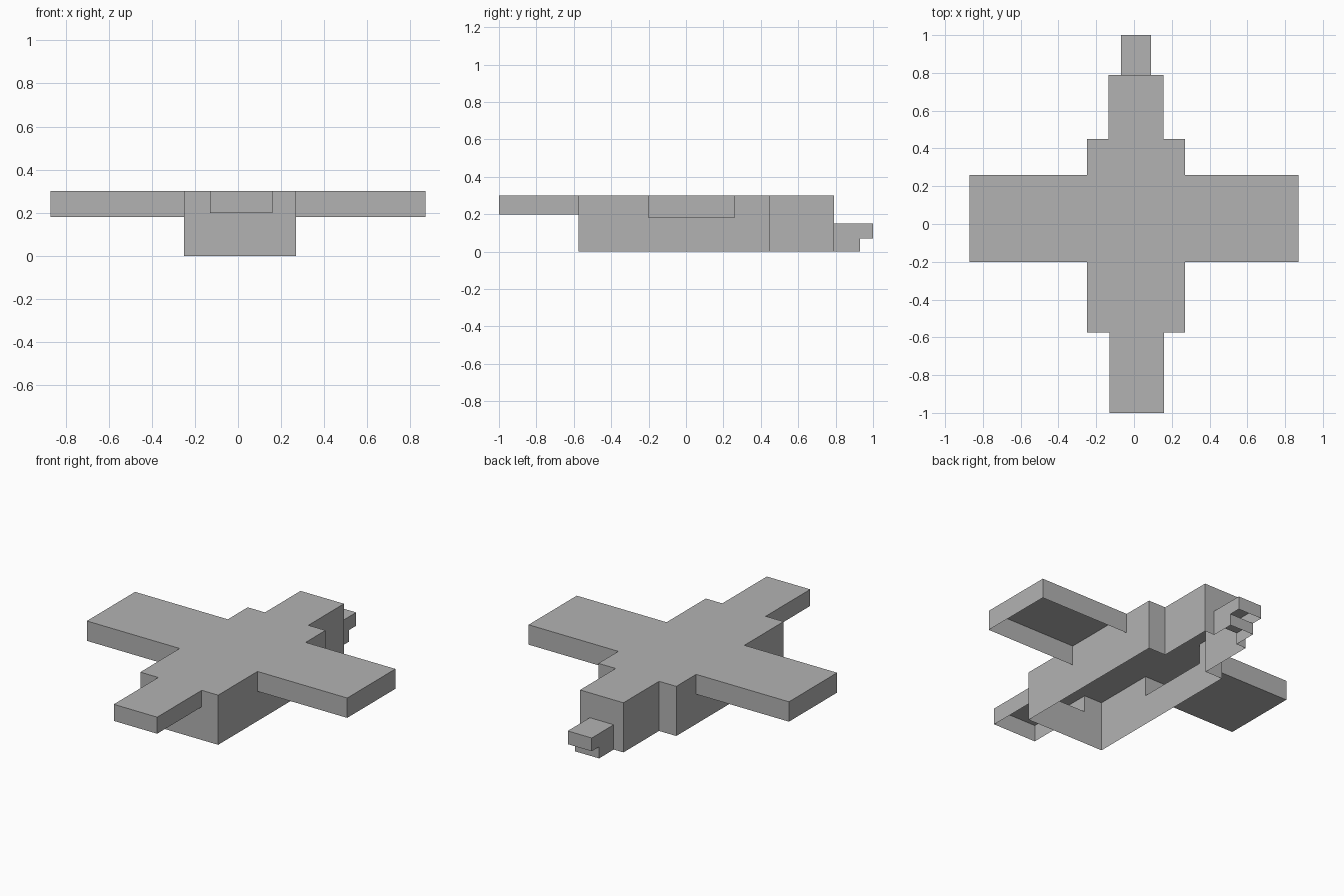
import bpy
import bmesh

cube = bpy.data.objects.get("Cube")
if cube:
    bpy.data.objects.remove(cube, do_unlink=True)

GREY = (0.45, 0.45, 0.45, 1)
grey = bpy.data.materials.new("plain grey")
grey.use_nodes = True
grey.diffuse_color = GREY
grey.node_tree.nodes["Principled BSDF"].inputs["Base Color"].default_value = GREY


def rect(x0, x1, y0, y1):
    """Counter-clockwise plan; sides 0-3 face front, +x, back, -x."""
    return [(x0, y0), (x1, y0), (x1, y1), (x0, y1)]


def shell(name, plan, z0, z1, floor=False, skip=(), openings=None):
    """Thin walls under a flat roof. openings: side -> (start, end, low, high)
    where start and end are points along the side, low/high the gap in height."""
    openings = openings or {}
    bm = bmesh.new()

    def wall(p, q, lo, hi):
        if hi - lo > 0.001:
            bm.faces.new([bm.verts.new(c) for c in
                          ((*p, lo), (*q, lo), (*q, hi), (*p, hi))])

    bm.faces.new([bm.verts.new((*p, z1)) for p in plan])
    if floor:
        bm.faces.new([bm.verts.new((*p, z0)) for p in reversed(plan)])
    for i, p in enumerate(plan):
        q = plan[(i + 1) % len(plan)]
        if i in skip:
            continue
        if i in openings:
            a, b, low, high = openings[i]
            wall(p, a, z0, z1)
            wall(a, b, z0, low)
            wall(a, b, high, z1)
            wall(b, q, z0, z1)
        else:
            wall(p, q, z0, z1)
    bmesh.ops.remove_doubles(bm, verts=bm.verts, dist=0.0005)
    mesh = bpy.data.meshes.new(name)
    bm.to_mesh(mesh)
    bm.free()
    mesh.materials.append(grey)
    obj = bpy.data.objects.new(name, mesh)
    bpy.context.collection.objects.link(obj)
    return obj


# Main levels and stations
TOP, WING_Z, NOSE_Z, TAIL_TOP, TAIL_STEP = 0.3, 0.18, 0.2, 0.15, 0.07
FRONT, SHOULDER, BACK = -0.575, 0.45, 0.79
WING_Y = (-0.2, 0.26)
BODY_X, NOSE_X, REAR_X, TAIL_X = (-0.25, 0.27), (-0.13, 0.16), (-0.135, 0.155), (-0.07, 0.09)

# Body with narrower rear, open below; gaps lead into nose, one wing and tail
body_plan = [
    (BODY_X[0], FRONT), (BODY_X[1], FRONT),
    (BODY_X[1], SHOULDER), (REAR_X[1], SHOULDER),
    (REAR_X[1], BACK), (REAR_X[0], BACK),
    (REAR_X[0], SHOULDER), (BODY_X[0], SHOULDER),
]
shell("body", body_plan, 0, TOP, openings={
    0: ((NOSE_X[0], FRONT), (NOSE_X[1], FRONT), NOSE_Z, TOP),
    4: ((TAIL_X[1], BACK), (TAIL_X[0], BACK), 0, TAIL_STEP),
    7: ((BODY_X[0], WING_Y[1]), (BODY_X[0], WING_Y[0]), WING_Z, TOP),
})

# Wings: one hollow below, the other with a floor
shell("left_wing", rect(BODY_X[1], 0.87, *WING_Y), WING_Z, TOP, skip=(3,))
shell("right_wing", rect(-0.87, BODY_X[0], *WING_Y), WING_Z, TOP, floor=True, skip=(1,))

# Nose plank
shell("nose", rect(*NOSE_X, -1, FRONT), NOSE_Z, TOP, skip=(2,))

# Stepped tail
shell("tail_upper", rect(*TAIL_X, BACK, 1), TAIL_STEP, TAIL_TOP, skip=(0,))
shell("tail_lower", rect(*TAIL_X, BACK, 0.93), 0, TAIL_STEP, skip=(0,))
